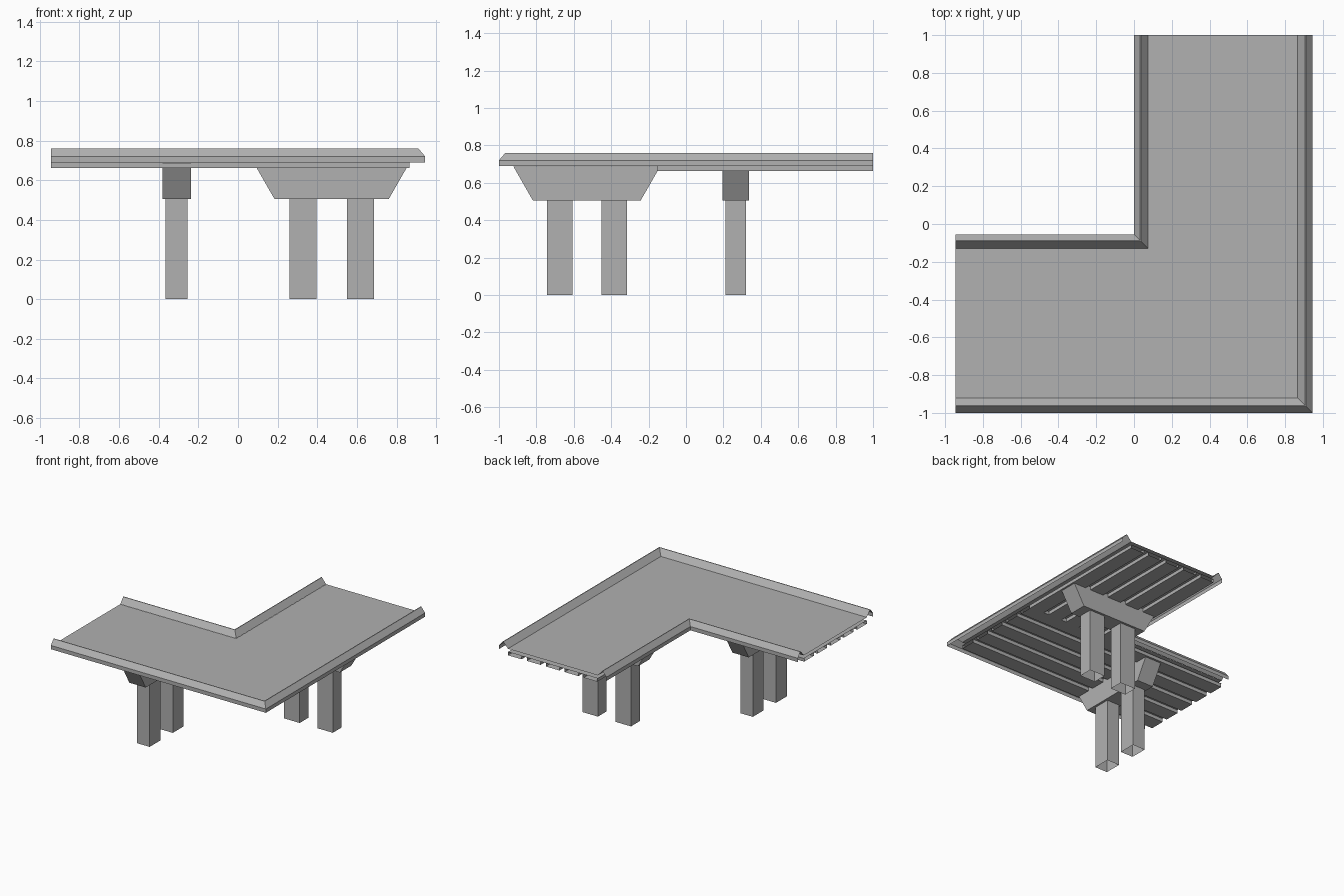
import bpy, bmesh

if "Cube" in bpy.data.objects:
    bpy.data.objects.remove(bpy.data.objects["Cube"])

OX, OY, END_X, END_Y, W = 0.945, -1.0, -0.945, 1.0, 0.945

# darker concrete grey
grey = bpy.data.materials.new("concrete_grey")
grey.diffuse_color = (0.44, 0.44, 0.44, 1)
grey.use_nodes = True
grey.node_tree.nodes["Principled BSDF"].inputs["Base Color"].default_value = grey.diffuse_color


def make(name, verts, faces):
    me = bpy.data.meshes.new(name)
    bm = bmesh.new()
    vs = [bm.verts.new(v) for v in verts]
    for f in faces:
        bm.faces.new([vs[i] for i in f])
    bmesh.ops.recalc_face_normals(bm, faces=bm.faces)
    bm.to_mesh(me)
    bm.free()
    me.materials.append(grey)
    ob = bpy.data.objects.new(name, me)
    bpy.context.collection.objects.link(ob)
    return ob


def sweep(name, profile):
    """Sweep an open (inset from outer edge, z) profile round the mitred corner."""
    n = len(profile)
    verts = [(END_X, OY + d, z) for d, z in profile]
    verts += [(OX - d, OY + d, z) for d, z in profile]
    verts += [(OX - d, END_Y, z) for d, z in profile]
    faces = [(r * n + i, (r + 1) * n + i, (r + 1) * n + i + 1, r * n + i + 1)
             for r in range(2) for i in range(n - 1)]
    ob = make(name, verts, faces)
    # open sheets: make the widest top face point upward
    top = max(ob.data.polygons, key=lambda p: p.area * abs(p.normal.z))
    if top.normal.z < 0:
        ob.data.flip_normals()
    return ob


def box(name, x0, x1, y0, y1, z0, z1, skip=()):
    verts = [(x, y, z) for z in (z0, z1) for x, y in ((x0, y0), (x1, y0), (x1, y1), (x0, y1))]
    sides = {"front": (0, 1, 5, 4), "right": (1, 2, 6, 5), "back": (2, 3, 7, 6),
             "left": (3, 0, 4, 7), "top": (4, 5, 6, 7), "bottom": (0, 1, 2, 3)}
    return make(name, verts, [f for k, f in sides.items() if k not in skip])


# deck surface with thin underside
sweep("deck", [(0.08, 0.715), (W - 0.075, 0.715)])
under = sweep("deck_underside", [(0.08, 0.69), (W - 0.075, 0.69)])
under.data.flip_normals()

# folded sheet edge rails, hollow underneath
rail = [(0, 0.69), (0, 0.72), (0.034, 0.76), (0.04, 0.76), (0.08, 0.715)]
sweep("outer_rail", rail)
sweep("inner_rail", [(W - d * 0.93, z) for d, z in rail])

# planks beneath the deck: one set runs through the corner, the other butts into it
RIBS, RW, START, SPAN = 5, 0.12, 0.08, 0.785
pitch = (SPAN - RW) / (RIBS - 1)
for i in range(RIBS):
    d = START + i * pitch
    box(f"plank_x_{i}", END_X, OX - START, OY + d, OY + d + RW, 0.663, 0.69,
        skip=("left", "right"))
    box(f"plank_y_{i}", OX - d - RW, OX - d, -0.155, END_Y, 0.663, 0.69,
        skip=("front", "back"))


# pier under each arm: tapered cap beam and two square posts
def pier(arm, place, a0, a1):
    """place maps (along arm, across arm, z) to world space."""
    cap = [(-0.393, 0.688), (-0.288, 0.505), (0.288, 0.505), (0.393, 0.688)]
    verts = [place(a, c, z) for a in (a0, a1) for c, z in cap]
    faces = [(i, (i + 1) % 4, (i + 1) % 4 + 4, i + 4) for i in range(4)]
    make(f"{arm}_cap_beam", verts, faces + [(0, 1, 2, 3), (4, 5, 6, 7)])
    for k, c in (("a", -0.145), ("b", 0.146)):
        p = place(a0 + 0.016, c - 0.068, 0)
        q = place(a1 - 0.018, c + 0.068, 0.505)
        box(f"{arm}_post_{k}", min(p[0], q[0]), max(p[0], q[0]),
            min(p[1], q[1]), max(p[1], q[1]), 0, 0.505, skip=("bottom",))


pier("left_arm", lambda a, c, z: (a, OY + W / 2 - 0.003 + c, z), -0.382, -0.238)
pier("back_arm", lambda a, c, z: (OX - W / 2 + c, a, z), 0.194, 0.338)
